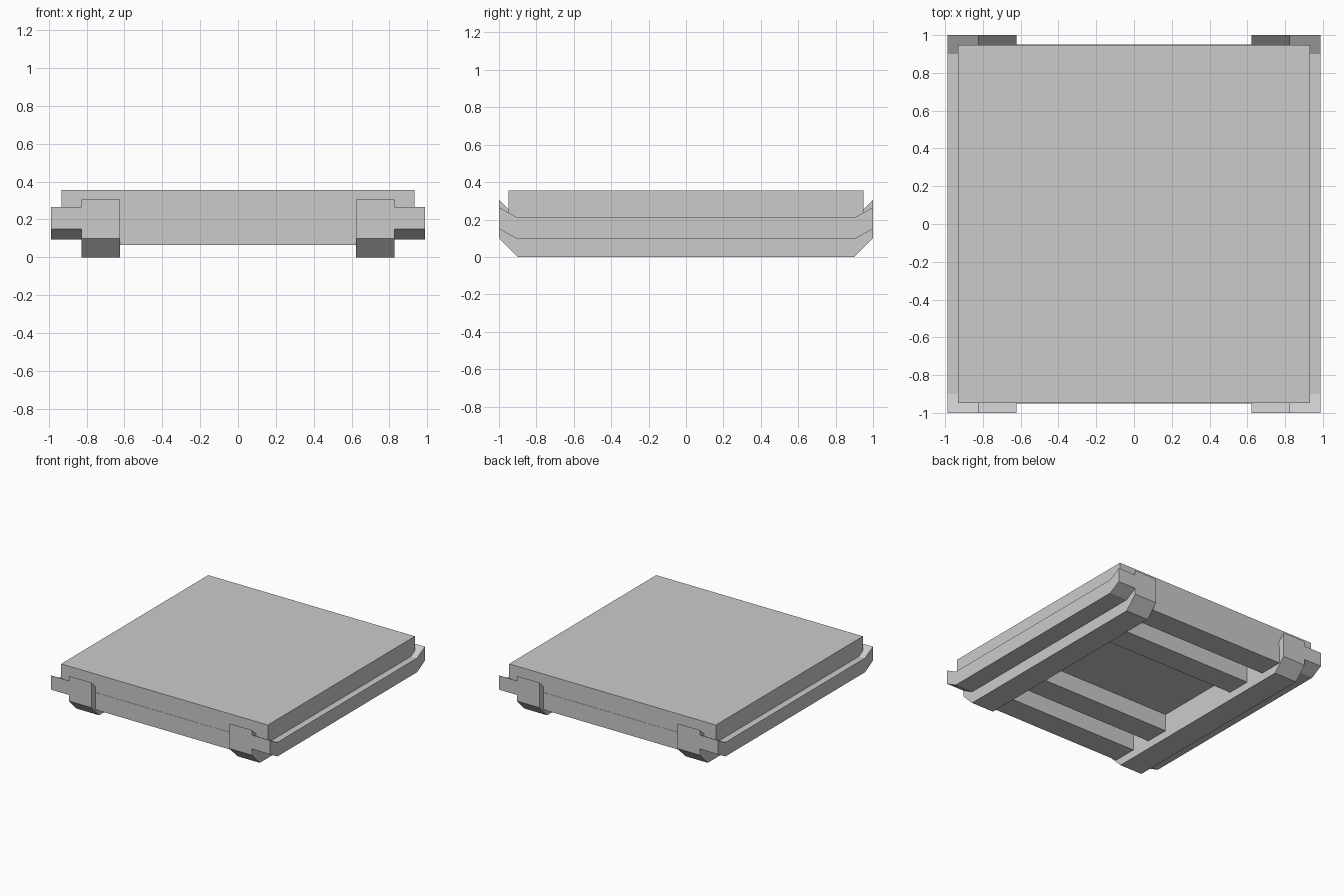
import bpy
import bmesh

if "Cube" in bpy.data.objects:
    bpy.data.objects.remove(bpy.data.objects["Cube"])


def finish(name, bm):
    bmesh.ops.recalc_face_normals(bm, faces=bm.faces[:])
    mesh = bpy.data.meshes.new(name)
    bm.to_mesh(mesh)
    bm.free()
    obj = bpy.data.objects.new(name, mesh)
    bpy.context.collection.objects.link(obj)
    return obj


def box(name, x, y, z):
    bm = bmesh.new()
    bmesh.ops.create_cube(bm, size=1)
    for v in bm.verts:
        v.co = [lo + (c + 0.5) * (hi - lo) for c, (lo, hi) in zip(v.co, (x, y, z))]
    return finish(name, bm)


def runner(name, x0, x1, bottom, top, end_bottom, end_top):
    """Long beam along y with both ends swept upwards."""
    lower = [(-1, end_bottom), (-0.9, bottom), (0.9, bottom), (1, end_bottom)]
    upper = [(-1, end_top), (-0.9, top), (0.9, top), (1, end_top)]
    bm = bmesh.new()
    rings = [[bm.verts.new((x, y, z)) for x, y, z in
              ((x0, l[0], l[1]), (x1, l[0], l[1]), (x1, u[0], u[1]), (x0, u[0], u[1]))]
             for l, u in zip(lower, upper)]
    for a, b in zip(rings, rings[1:]):
        for i in range(4):
            j = (i + 1) % 4
            bm.faces.new((a[i], a[j], b[j], b[i]))
    bm.faces.new(rings[0])
    bm.faces.new(rings[-1])
    return finish(name, bm)


# Deck slab
box("deck", (-0.933, 0.933), (-0.948, 0.948), (0.205, 0.355))

# Skids and outer side rails
for side, s in (("left", -1), ("right", 1)):
    runner(f"{side}_skid", s * 0.623, s * 0.827, 0.0, 0.205, 0.10, 0.305)
    runner(f"{side}_side_rail", s * 0.827, s * 0.987, 0.095, 0.21, 0.15, 0.265)

# Cross bars under the deck
for i, y in enumerate((-0.85, -0.475, 0.475, 0.85)):
    box(f"cross_bar_{i + 1}", (-0.625, 0.625), (y - 0.1, y + 0.1), (0.065, 0.205))
